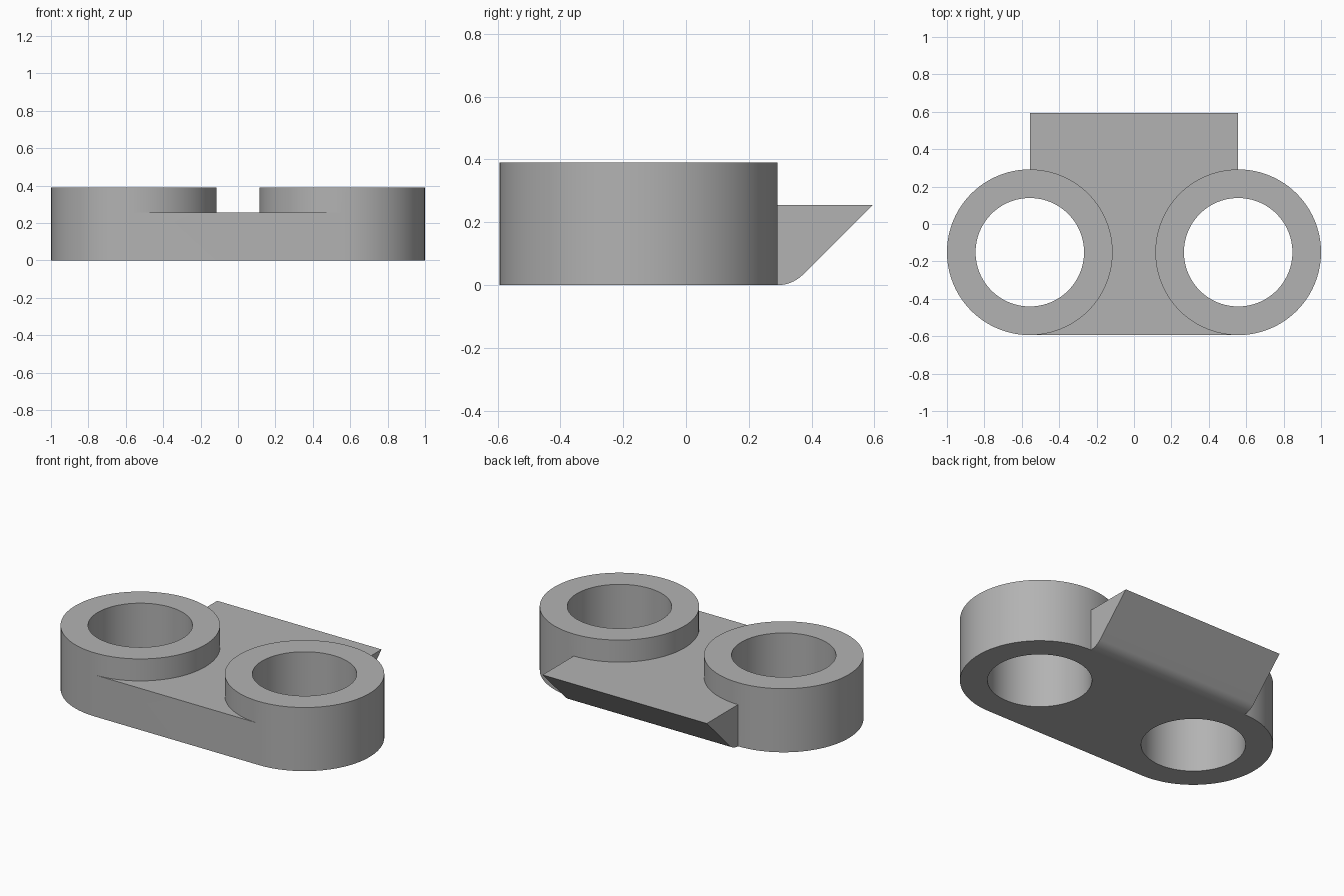
import bpy, bmesh, math

if "Cube" in bpy.data.objects:
    bpy.data.objects.remove(bpy.data.objects["Cube"], do_unlink=True)

HALF, YC = 0.557, -0.151          # ring centres
OUTER, BORE = 0.443, 0.29         # ring radii
TOP, DECK = 0.39, 0.255           # ring and plate heights
FRONT, BACK = YC - OUTER, 0.594

grey = bpy.data.materials.new("plain grey")
grey.use_nodes = True
colour = (0.45, 0.45, 0.45, 1)
grey.diffuse_color = colour
grey.node_tree.nodes["Principled BSDF"].inputs["Base Color"].default_value = colour


def cylinder(name, x, radius, z0, z1):
    bpy.ops.mesh.primitive_cylinder_add(vertices=96, radius=radius, depth=z1 - z0,
                                        location=(x, YC, (z0 + z1) / 2))
    ob = bpy.context.object
    ob.name = name
    ob.data.materials.append(grey)
    return ob


def combine(target, tool, operation):
    mod = target.modifiers.new(operation.title(), "BOOLEAN")
    mod.operation, mod.solver, mod.object = operation, "EXACT", tool
    bpy.context.view_layer.objects.active = target
    bpy.ops.object.modifier_apply(modifier=mod.name)
    bpy.data.objects.remove(tool, do_unlink=True)


# Plate side profile: flat base, rounded heel, 45 degree overhang at the back
knee = BACK - DECK
setback = 0.047
radius = setback / math.tan(math.pi / 8)
profile = [(FRONT, DECK), (FRONT, 0)]
for i in range(13):
    a = math.pi / 4 * i / 12
    profile.append((knee - setback + radius * math.sin(a), radius * (1 - math.cos(a))))
profile.append((BACK, DECK))

bm = bmesh.new()
side = bm.faces.new([bm.verts.new((-HALF, y, z)) for y, z in profile])
ext = bmesh.ops.extrude_face_region(bm, geom=[side])
bmesh.ops.translate(bm, vec=(2 * HALF, 0, 0),
                    verts=[v for v in ext["geom"] if isinstance(v, bmesh.types.BMVert)])
bmesh.ops.recalc_face_normals(bm, faces=bm.faces)
mesh = bpy.data.meshes.new("twin_ring_bracket")
bm.to_mesh(mesh)
bm.free()
bracket = bpy.data.objects.new("twin_ring_bracket", mesh)
bpy.context.collection.objects.link(bracket)
mesh.materials.append(grey)

# Add both ring bosses, then drill both bores
for x in (-HALF, HALF):
    combine(bracket, cylinder("ring_boss", x, OUTER, 0, TOP), "UNION")
for x in (-HALF, HALF):
    combine(bracket, cylinder("bore_cutter", x, BORE, -0.1, TOP + 0.1), "DIFFERENCE")

bpy.ops.object.select_all(action="DESELECT")
bracket.select_set(True)
bpy.context.view_layer.objects.active = bracket
bpy.ops.object.shade_smooth_by_angle(angle=math.radians(30))
